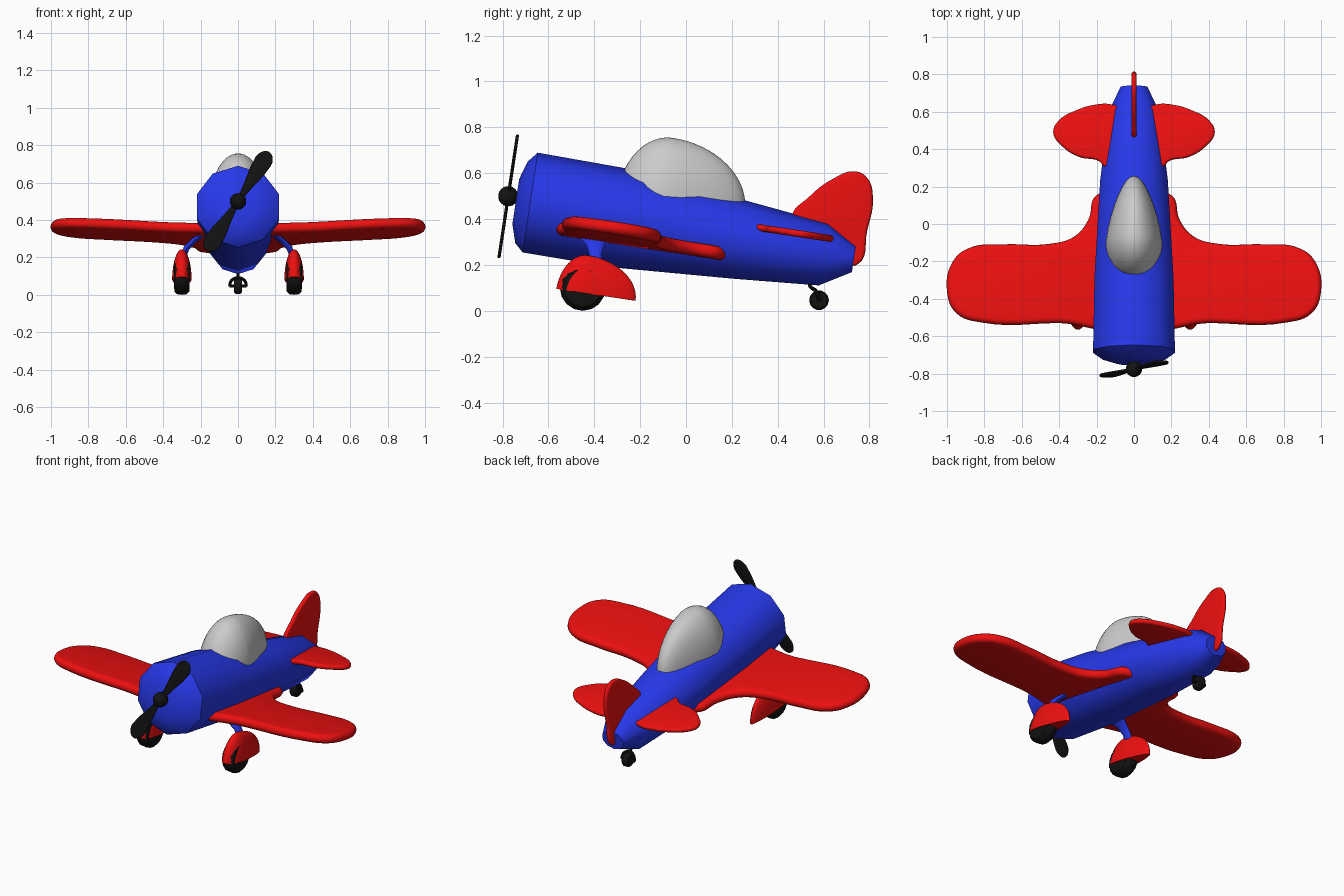
import bpy, bmesh
from math import sin, cos, pi, radians
from mathutils import Matrix, Vector

if "Cube" in bpy.data.objects:
    bpy.data.objects.remove(bpy.data.objects["Cube"])

# The aircraft sits nose-up: (x, along, height) in its own frame is tilted by this
TILT = Matrix.Rotation(radians(-8.6), 4, 'X')


def material(name, rgb):
    m = bpy.data.materials.new(name)
    m.diffuse_color = (*rgb, 1)
    m.use_nodes = True
    m.node_tree.nodes["Principled BSDF"].inputs["Base Color"].default_value = m.diffuse_color
    return m


RED = material("red", (0.85, 0.005, 0.005))
BLUE = material("blue", (0.02, 0.04, 0.82))
BLACK = material("black", (0.006, 0.006, 0.006))


def finish(name, bm, mat=None, matrix=Matrix(), mirror=False, angle=40):
    bmesh.ops.remove_doubles(bm, verts=bm.verts, dist=0.0003)
    bmesh.ops.transform(bm, matrix=matrix, verts=bm.verts)
    bmesh.ops.recalc_face_normals(bm, faces=bm.faces)
    me = bpy.data.meshes.new(name)
    bm.to_mesh(me)
    bm.free()
    me.shade_smooth()
    me.set_sharp_from_angle(angle=radians(angle))
    me.materials.clear()
    if mat:
        me.materials.append(mat)
    ob = bpy.data.objects.new(name, me)
    bpy.context.collection.objects.link(ob)
    if mirror:
        ob.modifiers.new("mirror", 'MIRROR')
    return ob


def loft(name, rings, mat, **kw):
    """Skin a list of equal-length rings and cap both ends."""
    bm = bmesh.new()
    vs = [[bm.verts.new(p) for p in r] for r in rings]
    n = len(vs[0])
    for a, b in zip(vs, vs[1:]):
        for i in range(n):
            bm.faces.new((a[i], a[(i + 1) % n], b[(i + 1) % n], b[i]))
    bm.faces.new(vs[0])
    bm.faces.new(vs[-1])
    return finish(name, bm, mat, **kw)


def from_curve(name, curve, mat, **kw):
    tmp = bpy.data.objects.new("tmp", curve)
    bpy.context.collection.objects.link(tmp)
    dg = bpy.context.evaluated_depsgraph_get()
    me = bpy.data.meshes.new_from_object(tmp.evaluated_get(dg))
    bm = bmesh.new()
    bm.from_mesh(me)
    bpy.data.objects.remove(tmp)
    bpy.data.meshes.remove(me)
    return finish(name, bm, mat, **kw)


def smooth_spline(curve, pts, closed):
    sp = curve.splines.new('BEZIER')
    sp.bezier_points.add(len(pts) - 1)
    for bp, p in zip(sp.bezier_points, pts):
        bp.co = Vector(p).to_3d()
        bp.handle_left_type = bp.handle_right_type = 'AUTO'
    sp.use_cyclic_u = closed
    sp.resolution_u = 6


def slab(name, pts, r, mat, **kw):
    """Flat plate with a smooth outline and a rounded rim of radius r."""
    c = bpy.data.curves.new(name, 'CURVE')
    c.dimensions = '2D'
    c.fill_mode = 'BOTH'
    c.bevel_depth, c.bevel_resolution, c.offset = r, 3, -r
    smooth_spline(c, pts, True)
    return from_curve(name, c, mat, **kw)


def tube(name, paths, r, mat):
    c = bpy.data.curves.new(name, 'CURVE')
    c.dimensions = '3D'
    c.bevel_depth, c.bevel_resolution, c.use_fill_caps = r, 2, True
    for p in paths:
        smooth_spline(c, p, False)
    return from_curve(name, c, mat)


def dome(name, centre, front, rear, height, width, taper, mat=None, **kw):
    """Half egg: rounder at the front, narrowing to the rear, flat base."""
    bm = bmesh.new()
    bmesh.ops.create_uvsphere(bm, u_segments=32, v_segments=24, radius=1)
    bmesh.ops.bisect_plane(bm, geom=bm.verts[:] + bm.edges[:] + bm.faces[:], dist=1e-5,
                           plane_co=(0, 0, 0), plane_no=(0, 0, 1), clear_inner=True)
    bmesh.ops.holes_fill(bm, edges=[e for e in bm.edges if e.is_boundary], sides=0)
    for v in bm.verts:
        x, y, z = v.co
        v.co = (x * width * (1 - taper * max(y, 0)), y * (rear if y > 0 else front), z * height)
    return finish(name, bm, mat, matrix=TILT @ Matrix.Translation(centre), **kw)


def wheel(name, centre, r, half, sides, **kw):
    prof = [(-1, .55), (-.95, .82), (-.6, .97), (0, 1), (.6, .97), (.95, .82), (1, .55)]
    rings = [[(a * half, r * k * cos(2 * pi * i / sides), r * k * sin(2 * pi * i / sides))
              for i in range(sides)] for a, k in prof]
    return loft(name, rings, BLACK, matrix=Matrix.Translation(centre), **kw)


# Fuselage: ten-sided sections (along, centre height, half height, half width)
sections = [(-.805, .36, .10, .10), (-.78, .36, .18, .175), (-.742, .365, .22, .23),
            (-.35, .357, .218, .222), (.18, .342, .173, .19), (.556, .333, .137, .14),
            (.69, .333, .058, .075)]
loft("fuselage", [[(w * cos(pi / 2 + i * pi / 5), s, c + h * sin(pi / 2 + i * pi / 5))
                   for i in range(10)] for s, c, h, w in sections], BLUE, matrix=TILT)

# Canopy
dome("canopy", (0, -.17, .46), .205, .36, .277, .152, .3)

# Main wings with slight dihedral and a root fillet at the trailing edge
wing = [(.05, -.57), (.4, -.578), (.82, -.578), (.95, -.53), (1.0, -.42), (.97, -.25),
        (.88, -.175), (.7, -.155), (.45, -.15), (.32, -.11), (.245, -.02), (.2, .115), (.05, .115)]
slab("wings", wing, .028, RED, mirror=True, angle=60,
     matrix=TILT @ Matrix.Translation((0, 0, .262)) @ Matrix.Rotation(-.05, 4, 'Y'))

# Tailplane
tail = [(.05, .26), (.15, .245), (.19, .28), (.29, .3), (.38, .355), (.432, .435),
        (.4, .5), (.31, .553), (.2, .585), (.12, .585), (.05, .55)]
slab("tailplane", tail, .015, RED, mirror=True, angle=60,
     matrix=TILT @ Matrix.Translation((0, 0, .406)))

# Tail fin, drawn in side view
fin = [(.46, .40), (.54, .5), (.64, .575), (.735, .608), (.79, .58), (.815, .49),
       (.79, .35), (.745, .2), (.68, .22), (.55, .3)]
side = Matrix(((0, 0, 1, 0), (1, 0, 0, 0), (0, 1, 0, 0), (0, 0, 0, 1)))
slab("tail_fin", fin, .014, RED, matrix=side, angle=60)

# Propeller and hub
blade = [(.03, .016), (.11, .027), (.22, .045), (.285, .04), (.315, 0)]
half = blade + [(x, -y) for x, y in reversed(blade[:-1])]
prop = half + [(-x, -y) for x, y in half]
hub = TILT @ Matrix.Translation((0, -.841, .378))
slab("propeller", prop, .007, BLACK, angle=60,
     matrix=hub @ Matrix.Rotation(pi / 2, 4, 'X') @ Matrix.Rotation(radians(58), 4, 'Z'))
bm = bmesh.new()
bmesh.ops.create_uvsphere(bm, u_segments=16, v_segments=10, radius=.044)
finish("propeller_hub", bm, BLACK, matrix=hub)

# Main landing gear: wheels, spats and flared legs
wheel("main_wheels", (.3, -.45, .1), .1, .042, 16, mirror=True)
dome("wheel_spats", (.3, -.46, .01), .113, .236, .165, .052, .3, RED, mirror=True)
leg = [(.295, .2, .03), (.275, .25, .028), (.235, .29, .04), (.19, .325, .075), (.15, .34, .085)]
loft("gear_legs", [[(x + .013 * cos(a), -.395 + c * sin(a), z + .01 * cos(a))
                    for a in (i * pi / 6 for i in range(12))] for x, z, c in leg],
     BLUE, mirror=True)

# Tail wheel with fork and axle
wheel("tail_wheel", (0, .58, .046), .043, .022, 14)
tube("tail_wheel_fork", [
    [(-.045, .58, .046), (-.036, .572, .075), (0, .562, .092), (.036, .572, .075), (.045, .58, .046)],
    [(-.046, .58, .046), (.046, .58, .046)],
    [(0, .562, .09), (0, .54, .11), (0, .545, .15)]], .008, BLACK)
